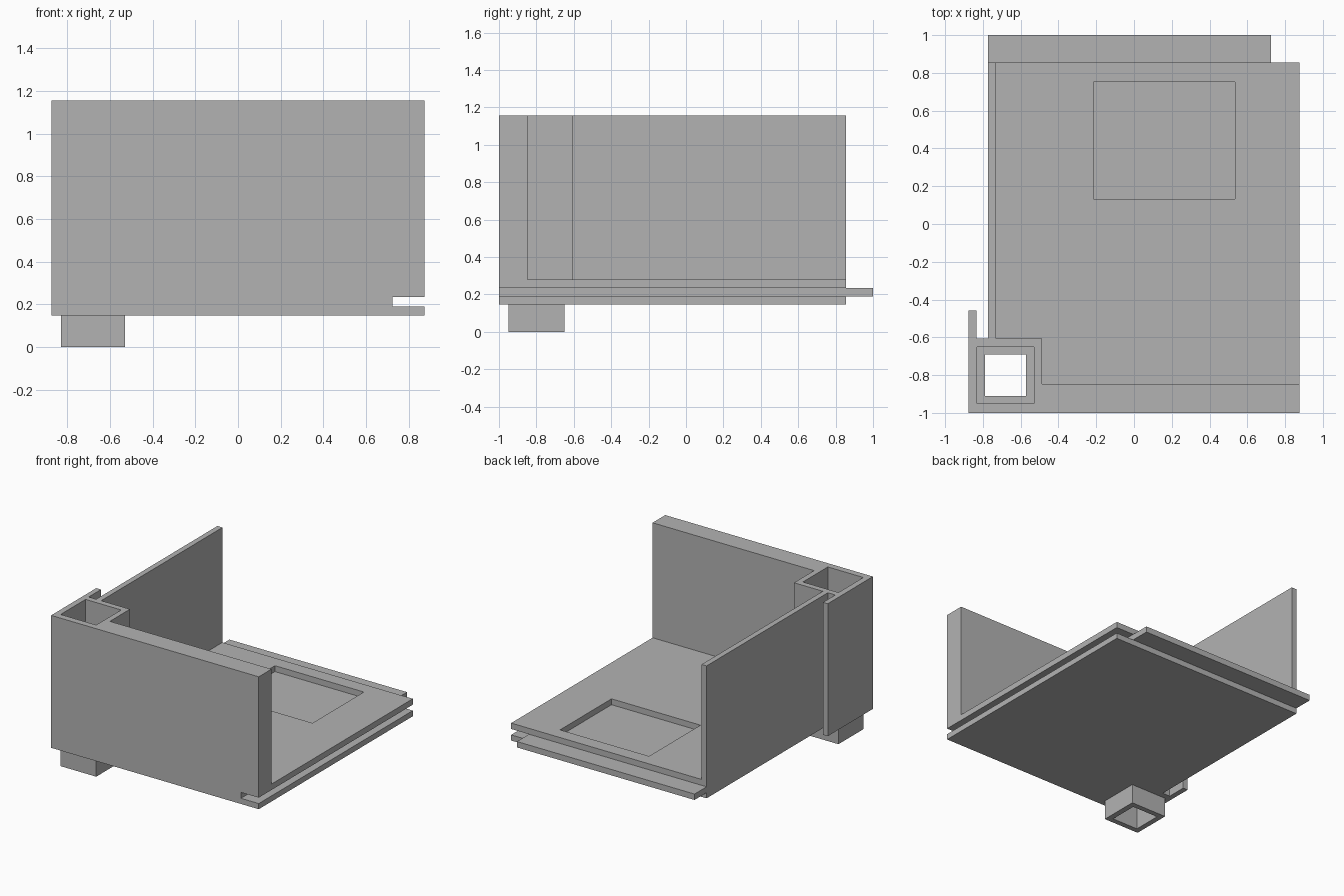
import bpy
import bmesh

cube = bpy.data.objects.get("Cube")
if cube:
    bpy.data.objects.remove(cube, do_unlink=True)

# Main levels and wall positions
BASE, GROOVE_LOW, GROOVE_TOP, FLOOR, TOP = 0.147, 0.19, 0.235, 0.28, 1.156
RIGHT, BACK, LEFT = 0.875, 0.855, -0.772
POST_BACK = -0.605

grey = bpy.data.materials.new("plain_grey")
grey.use_nodes = True
grey.diffuse_color = (0.45, 0.45, 0.45, 1)
grey.node_tree.nodes["Principled BSDF"].inputs["Base Color"].default_value = grey.diffuse_color


def prism(name, outline, z0, z1):
    """Extrude a plan outline between two heights."""
    bm = bmesh.new()
    face = bm.faces.new([bm.verts.new((x, y, z0)) for x, y in outline])
    result = bmesh.ops.extrude_face_region(bm, geom=[face])
    top = [v for v in result["geom"] if isinstance(v, bmesh.types.BMVert)]
    bmesh.ops.translate(bm, verts=top, vec=(0, 0, z1 - z0))
    bmesh.ops.recalc_face_normals(bm, faces=bm.faces)
    mesh = bpy.data.meshes.new(name)
    bm.to_mesh(mesh)
    bm.free()
    mesh.materials.append(grey)
    obj = bpy.data.objects.new(name, mesh)
    bpy.context.collection.objects.link(obj)
    return obj


def box(name, x0, x1, y0, y1, z0, z1):
    return prism(name, [(x0, y0), (x1, y0), (x1, y1), (x0, y1)], z0, z1)


def combine(target, tool, operation):
    """Apply a boolean and discard the tool."""
    mod = target.modifiers.new(tool.name, "BOOLEAN")
    mod.operation, mod.solver, mod.object = operation, "EXACT", tool
    bpy.context.view_layer.objects.active = target
    bpy.ops.object.modifier_apply(modifier=mod.name)
    bpy.data.objects.remove(tool, do_unlink=True)


# Solid block on the full footprint, with corner post and guide fin
body = prism("corner_housing", [
    (-RIGHT, -1), (RIGHT, -1), (RIGHT, BACK), (LEFT, BACK),
    (LEFT, POST_BACK), (-0.835, POST_BACK), (-0.835, -0.457), (-RIGHT, -0.457),
], BASE, TOP)

# Open room above the floor, stepping round the corner post
room = prism("room_cutter", [
    (-0.73, POST_BACK), (-0.487, POST_BACK), (-0.487, -0.847),
    (1.2, -0.847), (1.2, 1.2), (-0.73, 1.2),
], FLOOR, 1.4)
combine(body, room, "DIFFERENCE")

# Panel groove along the right edge and recess in the floor
combine(body, box("groove_cutter", 0.725, 1.2, -1.2, 1.2, GROOVE_LOW, GROOVE_TOP), "DIFFERENCE")
combine(body, box("recess_cutter", -0.215, 0.535, 0.133, 0.752, GROOVE_TOP, 0.5), "DIFFERENCE")

# Joining tongue along the back edge
combine(body, box("back_tongue", LEFT, 0.725, 0.8, 1, GROOVE_LOW, GROOVE_TOP), "UNION")

# Stacking peg below the post, socket above, and the hole through both
combine(body, box("stacking_peg", -0.83, -0.53, -0.95, -0.65, 0, 0.2), "UNION")
combine(body, box("socket_cutter", -0.83, -0.53, -0.95, -0.65, FLOOR, 1.4), "DIFFERENCE")
combine(body, box("peg_hole_cutter", -0.79, -0.572, -0.91, -0.69, -0.2, 0.6), "DIFFERENCE")
